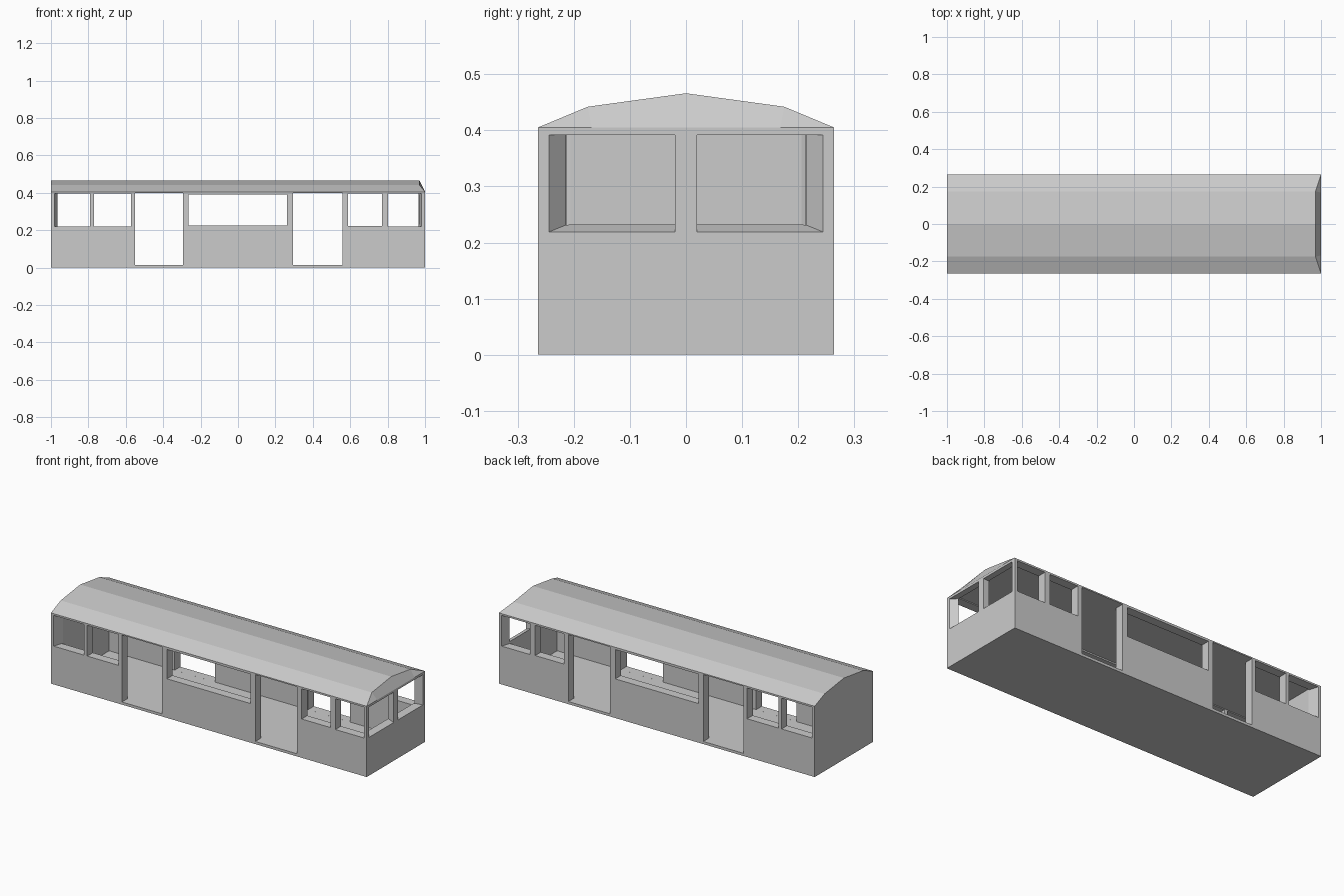
import bpy, bmesh

if "Cube" in bpy.data.objects:
    bpy.data.objects.remove(bpy.data.objects["Cube"])

W, WALL_TOP = 0.264, 0.405
IN_X, IN_Y = 0.965, 0.213      # half size of the hollow cabin


def make(name, verts, faces):
    mesh = bpy.data.meshes.new(name)
    mesh.from_pydata(verts, [], faces)
    bm = bmesh.new()
    bm.from_mesh(mesh)
    bmesh.ops.recalc_face_normals(bm, faces=bm.faces)
    bm.to_mesh(mesh)
    bm.free()
    obj = bpy.data.objects.new(name, mesh)
    bpy.context.collection.objects.link(obj)
    return obj


def loft(name, a, b):
    """Solid between two four-point loops."""
    sides = [(i, (i + 1) % 4, (i + 1) % 4 + 4, i + 4) for i in range(4)]
    return make(name, a + b, [(0, 1, 2, 3), (4, 5, 6, 7)] + sides)


def box(name, x0, x1, y0, y1, z0, z1):
    ring = [(x0, y0), (x1, y0), (x1, y1), (x0, y1)]
    return loft(name, [(x, y, z0) for x, y in ring], [(x, y, z1) for x, y in ring])


def cut(target, cutter):
    cutter.hide_render = True
    mod = target.modifiers.new("cut", 'BOOLEAN')
    mod.operation, mod.solver, mod.object = 'DIFFERENCE', 'EXACT', cutter
    bpy.context.view_layer.objects.active = target
    bpy.ops.object.modifier_apply(modifier=mod.name)
    bpy.data.objects.remove(cutter)


# hollow carriage body
body = box("carriage_body", -1, 1, -W, W, 0, WALL_TOP)
cut(body, box("cabin_space", -IN_X, IN_X, -IN_Y, IN_Y, 0.015, 0.4))

# doorways, wide centre window and inner side windows, cut through both sides
for x0, x1, z0, z1 in [(-0.55, -0.295, 0.0151, 0.398), (0.295, 0.56, 0.0151, 0.398),
                       (-0.265, 0.263, 0.224, 0.392),
                       (-0.77, -0.572, 0.219, 0.395), (0.588, 0.77, 0.222, 0.395)]:
    cut(body, box("side_opening", x0, x1, -0.4, 0.4, z0, z1))

# outermost side windows, with reveals angled towards the cabin corners
for sx, inner in ((-1, 0.79), (1, 0.802)):
    for sy in (-1, 1):
        loops = [[(sx * x, sy * y, z) for x, z in
                  ((inner, 0.219), (far, 0.219), (far, 0.395), (inner, 0.395))]
                 for y, far in ((0.281, 0.987), (0.196, 0.962))]
        cut(body, loft("corner_window", *loops))

# end windows with sloping sill and angled outer reveal
for sy in (-1, 1):
    loops = [[(x, sy * y, z) for y, z in
              ((0.02, sill), (far, sill), (far, 0.392), (0.02, 0.392))]
             for x, far, sill in ((1.01, 0.253, 0.2153), (0.955, 0.203, 0.2357))]
    cut(body, loft("end_window", *loops))

# faceted roof: straight at one end, raked at the other
profile = [(-W, 0.405), (-0.175, 0.442), (0, 0.466), (0.175, 0.442), (W, 0.405)]
rear = [(-1, y, z) for y, z in profile]
front = [(0.97 if z > 0.41 else 1, y, z) for y, z in profile]
brow = [(1, -0.168, 0.405), (1, 0.168, 0.405)]
strips = [(i, i + 1, i + 6, i + 5) for i in range(4)]
make("roof", rear + front + brow,
     strips + [(0, 1, 2, 3, 4), (6, 7, 8, 11, 10), (5, 6, 10), (8, 9, 11)])
